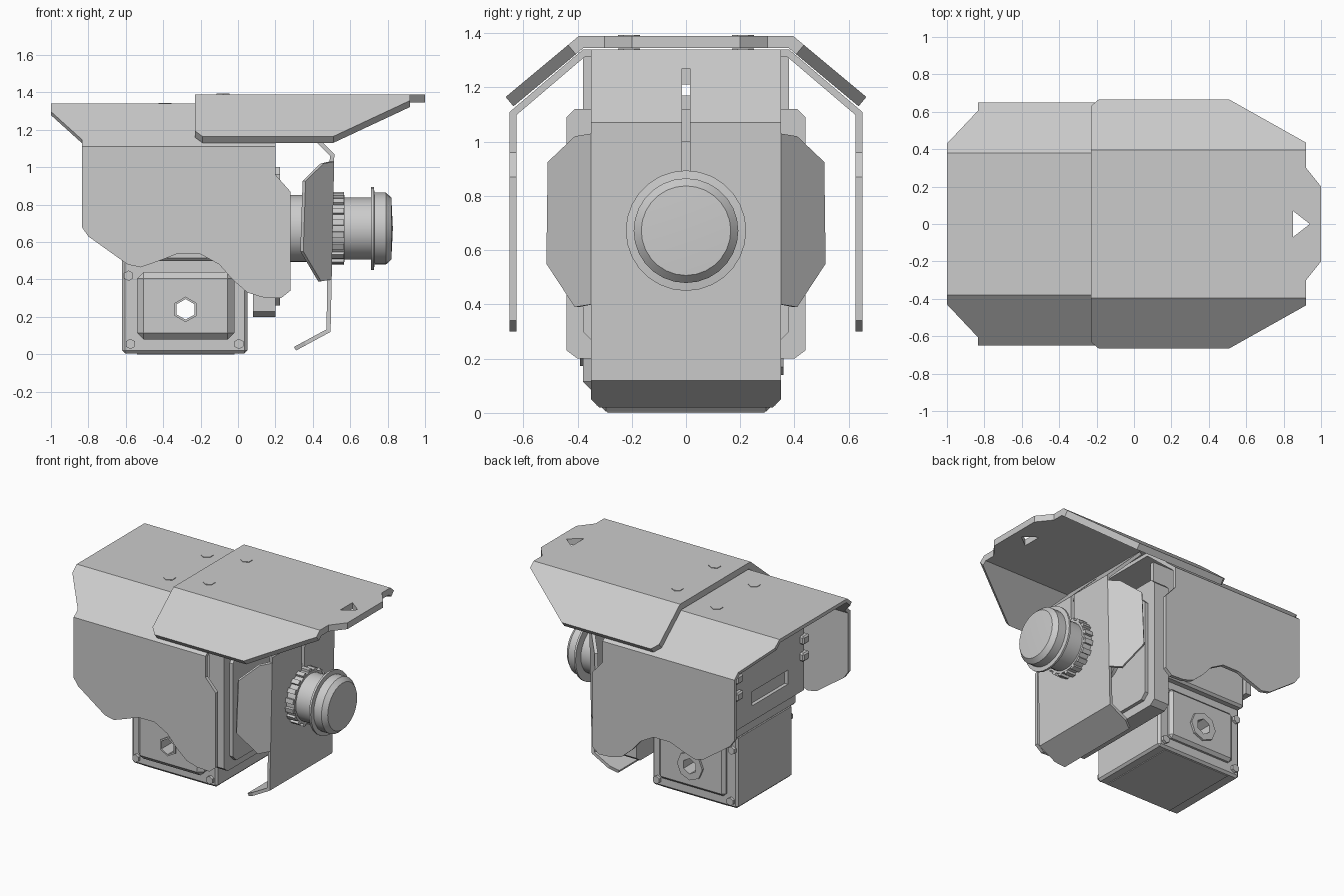
import bpy, bmesh, math
from mathutils import Matrix, Vector

cube = bpy.data.objects.get("Cube")
if cube:
    bpy.data.objects.remove(cube)

steel = bpy.data.materials.new("light_grey_steel")
steel.use_nodes = True
steel.diffuse_color = (0.6, 0.6, 0.6, 1)
steel.node_tree.nodes["Principled BSDF"].inputs["Base Color"].default_value = (0.6, 0.6, 0.6, 1)


def make(name, bm):
    mesh = bpy.data.meshes.new(name)
    bm.to_mesh(mesh)
    bm.free()
    mesh.materials.append(steel)
    ob = bpy.data.objects.new(name, mesh)
    bpy.context.collection.objects.link(ob)
    return ob


def bake(ob):
    bpy.context.view_layer.update()
    dg = bpy.context.evaluated_depsgraph_get()
    mesh = bpy.data.meshes.new_from_object(ob.evaluated_get(dg))
    ob.modifiers.clear()
    ob.data = mesh


def sheet(name, outline, place, thickness, bend_a=(), bend_b=()):
    """Flat outline, creased at the bend lines, folded by place(), then thickened."""
    bm = bmesh.new()
    face = bm.faces.new([bm.verts.new((a, b, 0)) for a, b in outline])
    face.normal_update()
    if face.normal.z < 0:
        face.normal_flip()
    cuts = [((c, 0, 0), (1, 0, 0)) for c in bend_a] + [((0, c, 0), (0, 1, 0)) for c in bend_b]
    for co, no in cuts:
        bmesh.ops.bisect_plane(bm, geom=bm.verts[:] + bm.edges[:] + bm.faces[:],
                               plane_co=co, plane_no=no, dist=1e-5)
    for v in bm.verts:
        v.co = Vector(place(v.co.x, v.co.y))
    bm.normal_update()
    ob = make(name, bm)
    mod = ob.modifiers.new("thickness", 'SOLIDIFY')
    mod.thickness = thickness
    mod.offset = -1
    mod.use_even_offset = True
    bake(ob)
    return ob


def box(name, x, y, z, bevel=0.0):
    bm = bmesh.new()
    bmesh.ops.create_cube(bm, size=1)
    for v in bm.verts:
        v.co = [r[0] if c < 0 else r[1] for c, r in zip(v.co, (x, y, z))]
    if bevel:
        bmesh.ops.bevel(bm, geom=bm.edges[:], offset=bevel, segments=1, affect='EDGES')
    return make(name, bm)


def rod(name, centre, axis, r, length, sides=6):
    bm = bmesh.new()
    bmesh.ops.create_cone(bm, cap_ends=True, segments=sides, radius1=r, radius2=r, depth=length)
    turn = Vector((0, 0, 1)).rotation_difference(Vector(axis)).to_matrix().to_4x4()
    bm.transform(Matrix.Translation(centre) @ turn)
    return make(name, bm)


def cut(targets, cutter):
    for ob in targets:
        mod = ob.modifiers.new("cut", 'BOOLEAN')
        mod.operation = 'DIFFERENCE'
        mod.solver = 'EXACT'
        mod.object = cutter
        bake(ob)
    bpy.data.objects.remove(cutter)


def interp(t, pts):
    for (t0, v0), (t1, v1) in zip(pts, pts[1:]):
        if t <= t1:
            return v0 + (v1 - v0) * (t - t0) / (t1 - t0)
    return pts[-1][1]


def both_b(half):
    return half + [(a, -b) for a, b in reversed(half)]


def both_a(half):
    return half + [(-a, b) for a, b in reversed(half)]


# Lower roof with sloped shoulders and hanging side plates
def side(x, z):
    return (x, 1.76 - z)


def shroud_place(x, t):
    s = abs(t)
    y = math.copysign(min(s, 0.65), t)
    return x, y, interp(s, [(0, 1.34), (0.38, 1.34), (0.65, 1.11), (1.76, 0)])


half = [(-1, 0.43), (-0.835, 0.605)] + [side(*p) for p in (
    (-0.835, 0.68), (-0.80, 0.63), (-0.59, 0.48), (-0.52, 0.465), (-0.42, 0.50),
    (-0.33, 0.535), (-0.2, 0.535), (-0.1, 0.48), (-0.03, 0.4), (0.05, 0.33),
    (0.13, 0.305), (0.23, 0.30), (0.28, 0.34), (0.28, 0.87), (0.2, 0.96))] + [(0.2, 0.2)]
sheet("lower_roof_and_sides", both_b(half), shroud_place, 0.025,
      bend_b=(-0.65, -0.38, 0.38, 0.65))

# Upper roof visor
half = [(-0.23, 0.63), (-0.19, 0.665), (0.51, 0.665), (0.92, 0.435), (0.92, 0.30), (1.0, 0.2)]
visor = sheet("upper_roof", both_b(half),
              lambda x, y: (x, y, interp(abs(y), [(0, 1.39), (0.395, 1.39), (0.665, 1.165)])),
              0.045, bend_b=(-0.395, 0.395))
bm = bmesh.new()
bmesh.ops.create_cone(bm, cap_ends=True, segments=3, radius1=0.07, radius2=0.07, depth=0.3)
for i, v in enumerate(sorted(bm.verts, key=lambda v: v.co.z)):
    v.co.z += 1.37
low = sorted({(round(v.co.x, 4), round(v.co.y, 4)) for v in bm.verts})
corner = dict(zip(low, [(0.85, -0.07), (0.94, 0), (0.85, 0.07)]))
ring = sorted(low, key=lambda p: math.atan2(p[1], p[0]))
corner = dict(zip(ring, [(0.85, -0.07), (0.94, 0), (0.85, 0.07)]))
for v in bm.verts:
    v.co.x, v.co.y = corner[(round(v.co.x, 4), round(v.co.y, 4))]
cut([visor], make("triangle_cutter", bm))

# Roof bolts
for y in (-0.21, 0.21):
    rod("lower_roof_bolt", (-0.39, y, 1.334), (0, 0, 1), 0.04, 0.02)
    rod("upper_roof_bolt", (-0.08, y, 1.384), (0, 0, 1), 0.04, 0.02)

# Front plate with folded wings, lower lip and sloped top
PLATE = [(0.02, 0.31), (0.12, 0.495), (1.07, 0.515), (1.34, 0.245)]
half = [(0.32, 0.02), (0.35, 0.05), (0.35, 0.40), (0.41, 0.39), (0.515, 0.55),
        (0.51, 0.925), (0.41, 1.02), (0.35, 1.03), (0.35, 1.34)]
plate = sheet("front_plate", both_a(half),
              lambda y, z: (interp(z, PLATE) - max(0, abs(y) - 0.35) * 0.94, y, z),
              0.022, bend_a=(-0.35, 0.35), bend_b=(0.12, 1.07))
cut([plate], box("slot_cutter", (0.1, 0.7), (-0.015, 0.015), (0.8, 1.27)))

# Body frame, inner panel and core
half = [(0.40, 0.2), (0.44, 0.23), (0.44, 1.09), (0.41, 1.12)]
sheet("body_frame", both_a(half), lambda y, z: (0.2, y, z), 0.12)
half = [(0.34, 0.26), (0.38, 0.3), (0.38, 0.96), (0.34, 1.0)]
sheet("inner_panel", both_a(half), lambda y, z: (0.225, y, z), 0.03)
box("body_core", (-0.62, 0.09), (-0.36, 0.36), (0.5, 1.12), 0.015)
for y in (-0.32, 0.32):
    box("roof_bracket", (-0.62, 0.12), (y - 0.015, y + 0.015), (1.11, 1.32))

# Slotted back plate with side hinges
back = box("back_plate", (-0.66, -0.615), (-0.38, 0.38), (0.6, 1.32))
cut([back], box("slit_cutter", (-0.8, -0.5), (-0.2, 0.2), (1.17, 1.21)))
cut([back], box("handle_cutter", (-0.8, -0.635), (-0.2, 0.2), (0.71, 0.81)))
for y in (-0.37, 0.37):
    for z in (0.82, 0.94):
        box("hinge_block", (-0.69, -0.6), (y - 0.035, y + 0.035), (z, z + 0.06), 0.01)

# Lower gearbox with raised covers and a bore through it
gearbox = [
    box("gearbox", (-0.62, 0.05), (-0.31, 0.31), (0.005, 0.52), 0.015),
    box("front_cover", (-0.54, -0.02), (-0.38, -0.29), (0.08, 0.44), 0.035),
    box("back_cover", (-0.54, -0.02), (0.29, 0.345), (0.08, 0.44), 0.02),
    rod("front_bore_ring", (-0.28, -0.375, 0.24), (0, 1, 0), 0.068, 0.03),
    rod("back_bore_ring", (-0.28, 0.345, 0.24), (0, 1, 0), 0.1, 0.03, 8)]
cut(gearbox, rod("bore_cutter", (-0.28, 0, 0.24), (0, 1, 0), 0.055, 1))
box("gearbox_foot", (-0.54, -0.02), (-0.29, 0.29), (0, 0.02))
for x, z in ((-0.575, 0.055), (0.005, 0.055), (-0.585, 0.42), (0.005, 0.42)):
    for y in (-0.315, 0.315):
        rod("corner_bolt", (x, y, z), (0, 1, 0), 0.028, 0.03)

# Turned knob with flange and cap
bm = bmesh.new()
profile = [(0.2, 0), (0.2, 0.13), (0.28, 0.13), (0.28, 0.18), (0.57, 0.18), (0.57, 0.165),
           (0.71, 0.165), (0.712, 0.222), (0.726, 0.222), (0.73, 0.193), (0.79, 0.193),
           (0.82, 0.165), (0.828, 0)]
verts = [bm.verts.new((x, 0, r)) for x, r in profile]
edges = [bm.edges.new(pair) for pair in zip(verts, verts[1:])]
bmesh.ops.spin(bm, geom=verts + edges, cent=(0, 0, 0), axis=(1, 0, 0),
               angle=math.tau, steps=28, use_duplicate=False)
bmesh.ops.remove_doubles(bm, verts=bm.verts[:], dist=1e-4)
bmesh.ops.recalc_face_normals(bm, faces=bm.faces[:])
bm.transform(Matrix.Translation((0, 0, 0.672)))
knob = make("knob", bm)
bpy.ops.object.select_all(action='DESELECT')
knob.select_set(True)
bpy.context.view_layer.objects.active = knob
bpy.ops.object.shade_smooth_by_angle(angle=math.radians(30))

# Grip ribs around the knob collar
for i in range(18):
    rib = box("grip_rib", (0.5, 0.568), (-0.016, 0.016), (0.17, 0.195))
    rib.data.transform(Matrix.Translation((0, 0, 0.672)) @ Matrix.Rotation(math.tau * i / 18, 4, 'X'))
